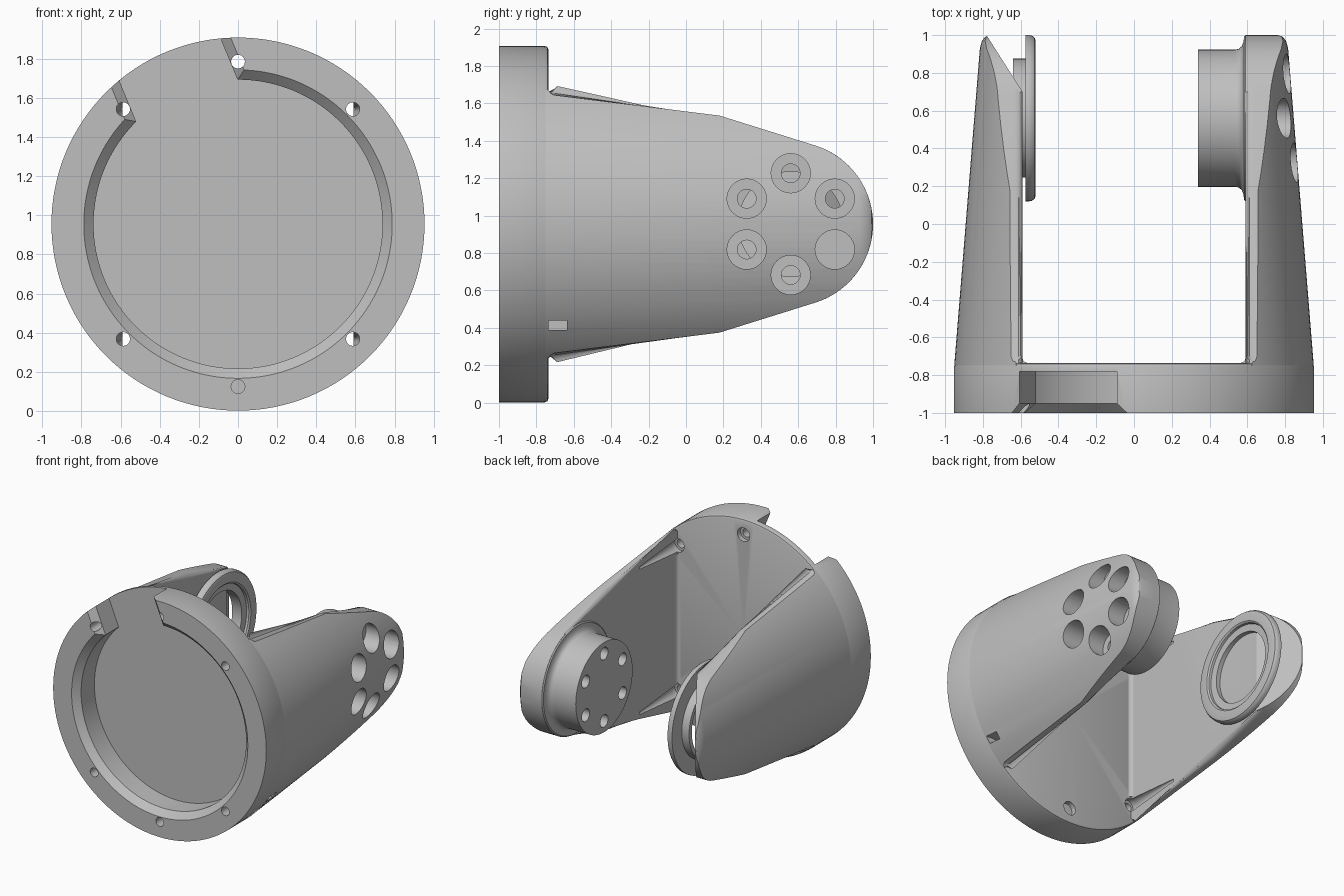
import bpy, bmesh
from math import pi, sin, cos, radians
from mathutils import Vector, Matrix

if "Cube" in bpy.data.objects:
    bpy.data.objects.remove(bpy.data.objects["Cube"])

ZC = 0.955          # height of the base axis
PIVOT_Y = 0.56      # arm pivot position along y

grey = bpy.data.materials.new("plain grey")
grey.use_nodes = True
grey.diffuse_color = (0.52, 0.52, 0.52, 1)
grey.node_tree.nodes["Principled BSDF"].inputs["Base Color"].default_value = (0.52, 0.52, 0.52, 1)


def to_object(name, bm):
    bmesh.ops.recalc_face_normals(bm, faces=bm.faces)
    mesh = bpy.data.meshes.new(name)
    bm.to_mesh(mesh)
    bm.free()
    mesh.materials.append(grey)
    ob = bpy.data.objects.new(name, mesh)
    bpy.context.scene.collection.objects.link(ob)
    return ob


def lathe(name, profile, axis, center, steps=64):
    """Spin (radius, distance along axis) points round the x or y axis."""
    bm = bmesh.new()
    c = Vector(center)
    if axis == "y":
        pts = [c + Vector((r, t, 0)) for r, t in profile]
    else:
        pts = [c + Vector((t, 0, r)) for r, t in profile]
    vs = [bm.verts.new(p) for p in pts]
    es = [bm.edges.new(pair) for pair in zip(vs, vs[1:])]
    if profile[0][0] > 0:
        es.append(bm.edges.new((vs[-1], vs[0])))
    direction = (0, 1, 0) if axis == "y" else (1, 0, 0)
    bmesh.ops.spin(bm, geom=vs + es, cent=c, axis=direction, angle=2 * pi, steps=steps)
    bmesh.ops.remove_doubles(bm, verts=bm.verts, dist=1e-5)
    return to_object(name, bm)


def rod(axis, center, radius, lo, hi, end_radius=None):
    end = radius if end_radius is None else end_radius
    return lathe("cutter", [(0, lo), (radius, lo), (end, hi), (0, hi)], axis, center, 32)


def prism(name, points, place, lo, hi, round_lo=0):
    """Extrude 2D points from lo to hi; place maps (a, b, t) into space."""
    bm = bmesh.new()
    low = [bm.verts.new(place(a, b, lo)) for a, b in points]
    high = [bm.verts.new(place(a, b, hi)) for a, b in points]
    cap = bm.faces.new(low)
    bm.faces.new(high[::-1])
    n = len(points)
    for i in range(n):
        j = (i + 1) % n
        bm.faces.new((low[j], low[i], high[i], high[j]))
    if round_lo:
        bmesh.ops.bevel(bm, geom=list(cap.edges), offset=round_lo, segments=5,
                        profile=0.5, affect="EDGES")
    return to_object(name, bm)


def boolean(ob, cutter, operation="DIFFERENCE"):
    mod = ob.modifiers.new("cut", "BOOLEAN")
    mod.operation, mod.solver, mod.object = operation, "EXACT", cutter
    bpy.context.view_layer.objects.active = ob
    bpy.ops.object.modifier_apply(modifier=mod.name)
    bpy.data.objects.remove(cutter)


# Base ring with a chamfered front recess and a closed back plate
base = lathe("base_ring", [(0, -0.78), (0.738, -0.78), (0.738, -0.95), (0.788, -1),
                           (0.953, -1), (0.953, -0.755), (0.947, -0.741),
                           (0.933, -0.735), (0, -0.735)], "y", (0, 0, ZC), 128)

# Radial notch through the rim, flared at the front
a = radians(112.5)
out, side = Vector((cos(a), 0, sin(a))), Vector((sin(a), 0, -cos(a)))
notch = [(-0.34, -1.01), (-0.28, -0.95), (-0.28, -0.782),
         (0.28, -0.782), (0.28, -0.95), (0.34, -1.01)]
boolean(base, prism("cutter", notch,
                    lambda u, y, t: Vector((0, y, ZC)) + side * u + out * t, 0.5, 1.1))

# Six mounting holes with sunk seats at the back
for deg in (45, 90, 135, 225, 270, 315):
    c = (0.83 * cos(radians(deg)), 0, ZC + 0.83 * sin(radians(deg)))
    boolean(base, rod("y", c, 0.035, -1.1, -0.7))
    boolean(base, rod("y", c, 0.055, -0.775, -0.7))

# Arm outline seen from the side: tapered flanks and a round end
upper = [(-0.9, 0.72), (-0.735, 0.72), (-0.725, 0.7), (-0.705, 0.69), (0.18, 0.58)]
upper += [(PIVOT_Y + 0.44 * cos(t), 0.44 * sin(t))
          for t in [radians(71.5 * (1 - i / 16)) for i in range(17)]]
outline = upper + [(y, -z) for y, z in upper[-2::-1]]

arms = {}
for name, s in (("left_arm", 1), ("right_arm", -1)):
    arm = prism(name, outline, lambda y, z, x: Vector((s * x, y, ZC + z)), 0.59, 1.1, 0.05)
    cone = lathe("cutter", [(0, -0.77), (0.951, -0.77), (0.951, -0.74), (0.816, 0.93),
                            (0.805, 0.97), (0.785, 0.993), (0.76, 1.0), (0, 1.002)],
                 "y", (0, 0, ZC), 128)
    boolean(arm, cone, "INTERSECT")
    # Tapering screw access grooves beside the base corners
    for k in (-1, 1):
        boolean(arm, rod("y", (s * 0.587, 0, ZC + k * 0.587), 0.06, -0.8, -0.25, 0.01))
    # Small fillet where the arm meets the plate
    fillet = [(0.6, -0.745), (0.565, -0.745), (0.565, -0.735), (0.58, -0.73),
              (0.586, -0.724), (0.59, -0.71), (0.6, -0.71)]
    prism(name + "_fillet", fillet, lambda x, y, t: Vector((s * x, y, ZC + t)), -0.52, 0.52)
    arms[name] = arm

# Slanted end on the right arm
boolean(arms["right_arm"],
        prism("cutter", [(-0.59, 0.7), (-0.5, 0.6), (-0.5, 1.1), (-0.845, 1.1)],
              lambda x, y, t: Vector((x, y, ZC + t)), -0.8, 0.8))

# Small side slot on the left arm
boolean(arms["left_arm"],
        prism("cutter", [(-0.735, 0.39), (-0.635, 0.39), (-0.635, 0.44), (-0.735, 0.44)],
              lambda y, z, x: Vector((x, y, z)), 0.7, 0.9))

# Round boss on the left arm
pivot = (0, PIVOT_Y, ZC)
boss = lathe("pivot_boss", [(0, 0.66), (0.438, 0.66), (0.438, 0.59), (0.43, 0.582),
                            (0.405, 0.58), (0.38, 0.57), (0.367, 0.555), (0.363, 0.535),
                            (0.363, 0.34), (0, 0.34)], "x", pivot, 96)

# Six bolt holes through the boss, counterbored from the outside
for i in range(6):
    t = radians(30 + 60 * i)
    c = (0, PIVOT_Y + 0.272 * cos(t), ZC + 0.272 * sin(t))
    boolean(boss, rod("x", c, 0.05, 0.3, 0.75))
    boolean(arms["left_arm"], rod("x", c, 0.05, 0.5, 0.7))
    boolean(arms["left_arm"], rod("x", c, 0.105, 0.68, 1.1))

# Flanged bearing tube on the right arm
lathe("bearing_ring", [(0.28, -0.64), (0.28, -0.555), (0.335, -0.55), (0.338, -0.532),
                       (0.35, -0.522), (0.41, -0.521), (0.427, -0.526), (0.437, -0.54),
                       (0.44, -0.556), (0.44, -0.575), (0.315, -0.575), (0.315, -0.64)],
      "x", pivot, 96)

# Smooth shading with sharp edges kept
for ob in bpy.context.scene.objects:
    ob.select_set(ob.type == "MESH")
bpy.context.view_layer.objects.active = base
bpy.ops.object.shade_smooth_by_angle(angle=radians(30))
